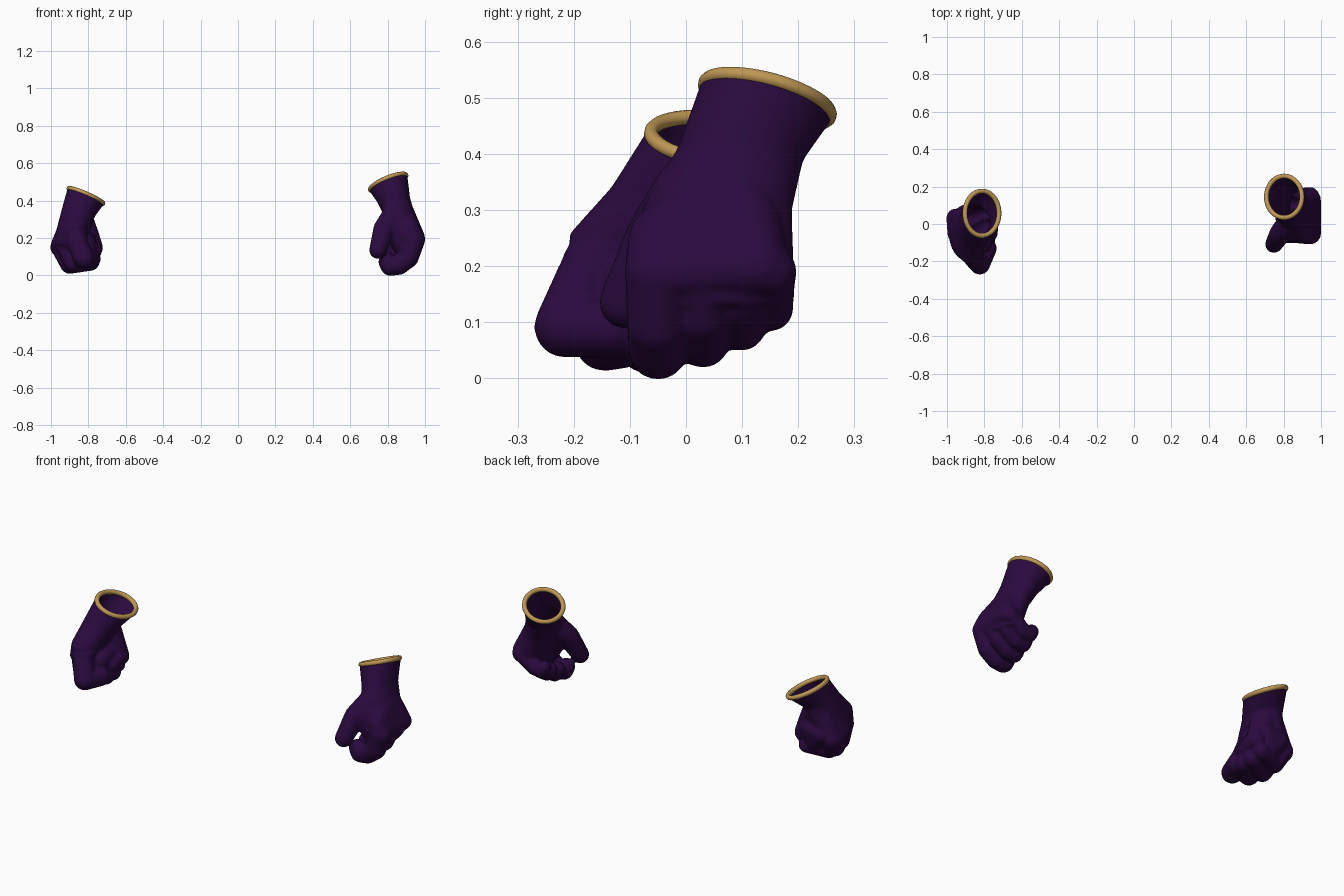
import bpy, bmesh, math
from mathutils import Vector

if "Cube" in bpy.data.objects:
    bpy.data.objects.remove(bpy.data.objects["Cube"])


def material(name, rgb):
    m = bpy.data.materials.new(name)
    m.diffuse_color = (*rgb, 1)
    m.use_nodes = True
    m.node_tree.nodes["Principled BSDF"].inputs["Base Color"].default_value = m.diffuse_color
    return m


PURPLE = material("dark_purple", (0.024, 0.003, 0.05))
GOLD = material("gold", (0.52, 0.31, 0.09))


def hull(bm, balls):
    """Convex skin around balls given as (x, y, z, radius)."""
    n, verts = 120, []
    for x, y, z, r in balls:
        for i in range(n):
            h = 1 - 2 * (i + 0.5) / n
            s, a = math.sqrt(1 - h * h), i * 2.399963
            verts.append(bm.verts.new((x + r * s * math.cos(a), y + r * s * math.sin(a), z + r * h)))
    bmesh.ops.convex_hull(bm, input=verts)
    bmesh.ops.delete(bm, geom=[v for v in verts if v.is_valid and not v.link_faces], context='VERTS')


def limb(bm, balls):
    """Finger or thumb: chained tapered capsules."""
    for a, b in zip(balls, balls[1:]):
        hull(bm, [a, b])


def ellipse(c, rx, ry, slope, n=48):
    pts = []
    for i in range(n):
        a = 2 * math.pi * i / n
        dx, dy = rx * math.cos(a), ry * math.sin(a)
        pts.append((c[0] + dx, c[1] + dy, c[2] + slope[0] * dx + slope[1] * dy))
    return pts


def sleeve(bm, stations, slope):
    """Lofted arm and palm, stations as (x, y, z, rx, ry, tilt)."""
    rings = [[bm.verts.new(p) for p in ellipse(s[:3], s[3], s[4], (slope[0] * s[5], slope[1] * s[5]))]
             for s in stations]
    n = len(rings[0])
    for a, b in zip(rings, rings[1:]):
        for i in range(n):
            j = (i + 1) % n
            bm.faces.new((a[i], b[i], b[j], a[j]))
    bm.faces.new(rings[0])
    bm.faces.new(rings[-1][::-1])


def glove(side, stations, pads, limbs, cuff, radii, slope):
    bm = bmesh.new()
    sleeve(bm, stations, slope)
    for pad in pads:
        hull(bm, pad)
    for chain in limbs:
        limb(bm, chain)
    bmesh.ops.recalc_face_normals(bm, faces=bm.faces)
    me = bpy.data.meshes.new(side + "_glove")
    bm.to_mesh(me)
    bm.free()
    ob = bpy.data.objects.new(side + "_glove", me)
    bpy.context.collection.objects.link(ob)

    # fuse the parts into one soft skin
    fuse = ob.modifiers.new("fuse", 'REMESH')
    fuse.mode, fuse.voxel_size = 'VOXEL', 0.006
    soft = ob.modifiers.new("soft", 'SMOOTH')
    soft.factor, soft.iterations = 0.5, 12
    dg = bpy.context.evaluated_depsgraph_get()
    skin = bpy.data.meshes.new_from_object(ob.evaluated_get(dg))
    ob.modifiers.clear()
    ob.data = skin

    # open the wrist
    bm = bmesh.new()
    bm.from_mesh(skin)
    bmesh.ops.bisect_plane(bm, geom=bm.verts[:] + bm.edges[:] + bm.faces[:], plane_co=cuff,
                           plane_no=Vector((-slope[0], -slope[1], 1)).normalized(), clear_outer=True)
    for f in bm.faces:
        f.smooth = True
    bm.to_mesh(skin)
    bm.free()
    skin.materials.clear()
    skin.materials.append(PURPLE)

    # gold cuff trim
    cu = bpy.data.curves.new(side + "_cuff_trim", 'CURVE')
    cu.dimensions = '3D'
    cu.bevel_depth, cu.bevel_resolution = 0.013, 3
    pts = ellipse(cuff, radii[0], radii[1], slope)
    sp = cu.splines.new('POLY')
    sp.points.add(len(pts) - 1)
    for p, co in zip(sp.points, pts):
        p.co = (*co, 1)
    sp.use_cyclic_u = True
    tmp = bpy.data.objects.new("trim_path", cu)
    bpy.context.collection.objects.link(tmp)
    dg = bpy.context.evaluated_depsgraph_get()
    tm = bpy.data.meshes.new_from_object(tmp.evaluated_get(dg))
    bpy.data.objects.remove(tmp)
    for f in tm.polygons:
        f.use_smooth = True
    tm.materials.clear()
    tm.materials.append(GOLD)
    bpy.context.collection.objects.link(bpy.data.objects.new(side + "_cuff_trim", tm))


# right glove: loosely curled fingers, palm facing inward
fingers = []
for y, low, r in [(-0.05, -0.003, 0.053), (0.03, 0.018, 0.048), (0.098, 0.048, 0.045), (0.15, 0.083, 0.042)]:
    fingers.append([(0.942, y, 0.19, r + 0.006), (0.91, y, low + r + 0.045, r + 0.003),
                    (0.86, y, low + r + 0.005, r), (0.815, y, low + r, r), (0.798, y, low + r + 0.022, r - 0.005)])
thumb = [(0.845, 0.01, 0.32, 0.075), (0.782, -0.05, 0.25, 0.058), (0.748, -0.108, 0.135, 0.047)]
glove("right",
      [(0.787, 0.19, 0.60, 0.12, 0.142, 1), (0.803, 0.145, 0.497, 0.102, 0.118, 1),
       (0.834, 0.097, 0.40, 0.086, 0.112, 0.4), (0.872, 0.055, 0.30, 0.082, 0.134, 0),
       (0.908, 0.042, 0.21, 0.09, 0.15, 0), (0.905, 0.045, 0.13, 0.07, 0.135, 0)],
      [[(0.94, -0.05, 0.19, 0.06), (0.945, 0.13, 0.2, 0.055), (0.915, -0.045, 0.25, 0.058), (0.87, 0.09, 0.34, 0.07)],
       [(0.87, -0.02, 0.24, 0.07), (0.82, -0.03, 0.27, 0.06), (0.89, -0.02, 0.17, 0.07)]],
      fingers + [thumb], (0.803, 0.145, 0.497), (0.095, 0.111), (0.39, -0.24))

# left glove: closed fist reaching forward
fist = []
for knuckle, bend, tip, r in [
        ((-0.86, -0.175, 0.18), (-0.825, -0.215, 0.092), (-0.785, -0.13, 0.09), 0.056),
        ((-0.925, -0.10, 0.17), (-0.875, -0.145, 0.067), (-0.79, -0.075, 0.075), 0.055),
        ((-0.948, -0.03, 0.155), (-0.90, -0.07, 0.06), (-0.79, -0.015, 0.072), 0.052),
        ((-0.954, 0.035, 0.155), (-0.915, 0.005, 0.078), (-0.80, 0.045, 0.09), 0.048)]:
    fist.append([(*knuckle, r), (*bend, r), (*tip, r - 0.004)])
thumb = [(-0.84, 0.02, 0.29, 0.07), (-0.797, 0.025, 0.215, 0.055),
         (-0.774, 0.03, 0.15, 0.052), (-0.775, -0.05, 0.13, 0.047)]
glove("left",
      [(-0.775, 0.11, 0.53, 0.12, 0.145, 1), (-0.813, 0.057, 0.425, 0.098, 0.126, 1),
       (-0.853, -0.015, 0.335, 0.09, 0.118, 0.4), (-0.88, -0.06, 0.255, 0.088, 0.15, 0),
       (-0.90, -0.055, 0.17, 0.09, 0.135, 0), (-0.88, -0.05, 0.10, 0.07, 0.11, 0)],
      [[(-0.865, -0.165, 0.20, 0.058), (-0.952, 0.03, 0.15, 0.052), (-0.945, -0.05, 0.17, 0.053),
        (-0.87, 0.02, 0.3, 0.07), (-0.86, -0.08, 0.28, 0.06)],
       [(-0.82, 0.04, 0.2, 0.06), (-0.82, -0.09, 0.16, 0.065), (-0.9, 0.05, 0.18, 0.055), (-0.85, 0.03, 0.12, 0.06)]],
      fist + [thumb], (-0.813, 0.057, 0.425), (0.091, 0.119), (-0.43, -0.1))
